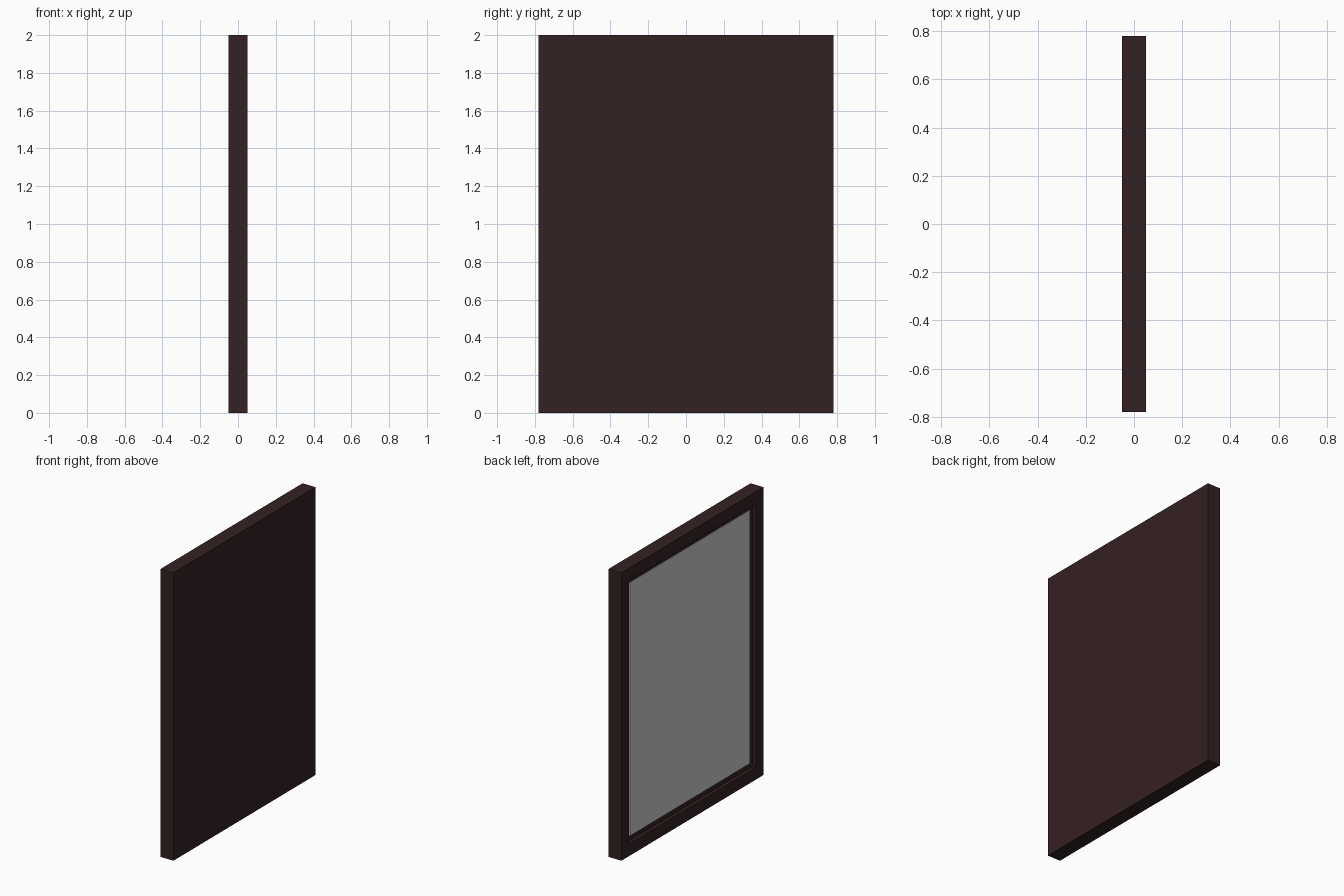
import bpy, bmesh
from mathutils import Matrix

if "Cube" in bpy.data.objects:
    bpy.data.objects.remove(bpy.data.objects["Cube"])

DEPTH, WIDTH, HEIGHT = 0.10, 1.56, 2.0
BORDER, RECESS = 0.12, 0.02


def box(bm, size, centre):
    bmesh.ops.create_cube(bm, size=1.0, matrix=Matrix.Translation(centre) @ Matrix.Diagonal((*size, 1)))


def finish(bm, name, material=None):
    bmesh.ops.recalc_face_normals(bm, faces=bm.faces)
    mesh = bpy.data.meshes.new(name)
    bm.to_mesh(mesh)
    bm.free()
    obj = bpy.data.objects.new(name, mesh)
    bpy.context.collection.objects.link(obj)
    if material:
        mesh.materials.append(material)
    return obj


wood = bpy.data.materials.new("dark_wood")
wood.diffuse_color = (0.034, 0.015, 0.016, 1)
wood.use_nodes = True
wood.node_tree.nodes["Principled BSDF"].inputs["Base Color"].default_value = wood.diffuse_color

# Frame: a slab whose -x face is inset and pushed in to form a shallow tray
bm = bmesh.new()
box(bm, (DEPTH, WIDTH, HEIGHT), (0, 0, HEIGHT / 2))
bm.faces.ensure_lookup_table()
face = min(bm.faces, key=lambda f: f.calc_center_median().x)
bmesh.ops.inset_region(bm, faces=[face], thickness=BORDER)
ext = bmesh.ops.extrude_discrete_faces(bm, faces=[face])
bmesh.ops.translate(bm, verts=ext["faces"][0].verts, vec=(RECESS + 0.005, 0, 0))
finish(bm, "frame", wood)

# Grey pane lying in the tray
bm = bmesh.new()
box(bm, (0.005, WIDTH - 2 * BORDER, HEIGHT - 2 * BORDER), (-DEPTH / 2 + RECESS + 0.0025, 0, HEIGHT / 2))
finish(bm, "pane")
